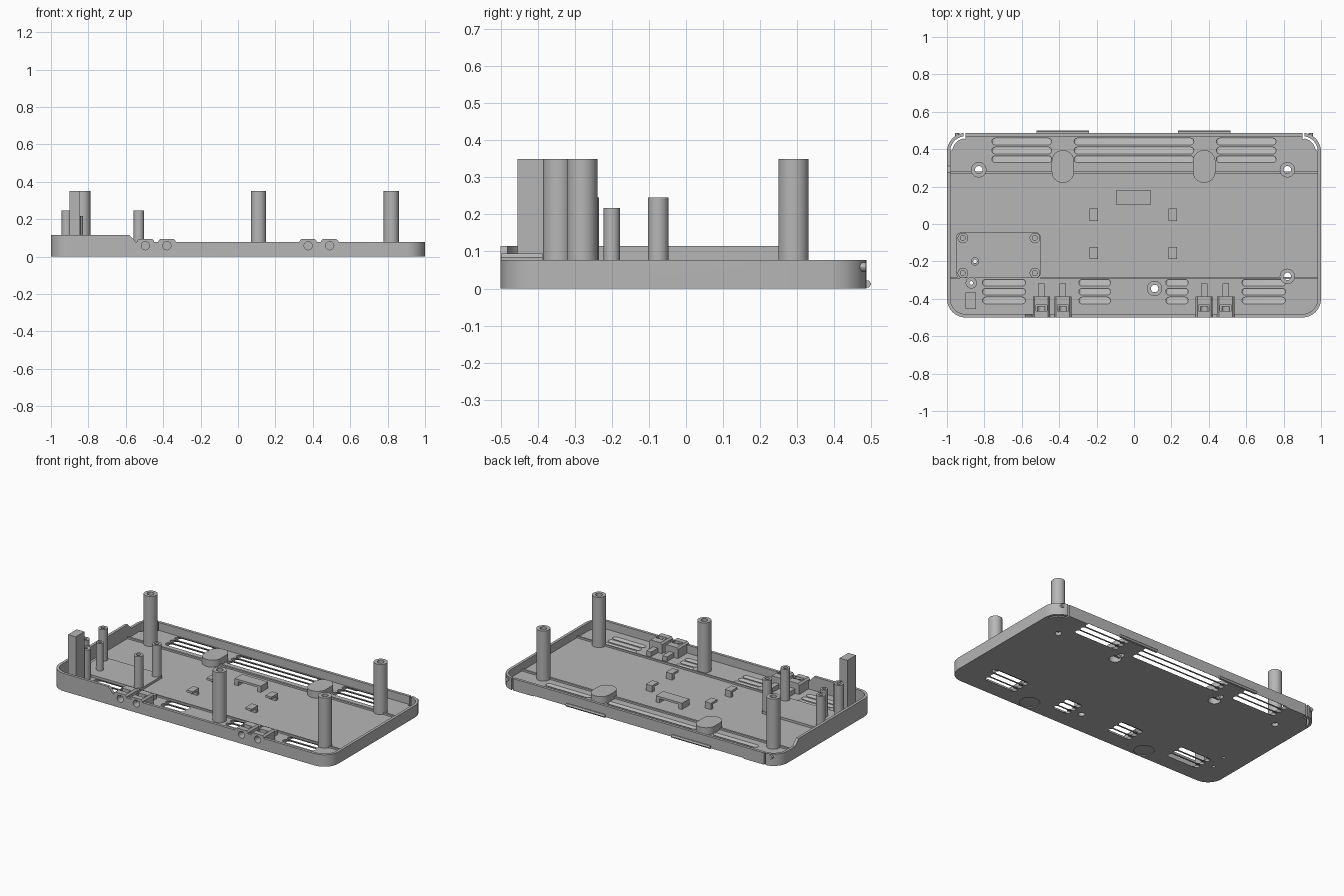
import bpy, bmesh, math

cube = bpy.data.objects.get("Cube")
if cube:
    bpy.data.objects.remove(cube, do_unlink=True)

GREY = (0.47, 0.47, 0.47, 1)
mat = bpy.data.materials.new("grey plastic")
mat.use_nodes = True
mat.diffuse_color = GREY
mat.node_tree.nodes["Principled BSDF"].inputs["Base Color"].default_value = GREY

FLOOR, RIM, TALL = 0.025, 0.077, 0.115
FRONT, BACK = -0.5, 0.487
UP = lambda u, v, w: (u, v, w)         # outline in xy, extruded along z
ALONG_Y = lambda u, v, w: (u, w, v)    # outline in xz, extruded along y
ALONG_X = lambda u, v, w: (w, u, v)    # outline in yz, extruded along x


def rect(x0, x1, y0, y1, r=0, n=8):
    """Rectangle outline with optional rounded corners."""
    if not r:
        return [(x0, y0), (x1, y0), (x1, y1), (x0, y1)]
    pts = []
    for i, (cx, cy) in enumerate(rect(x0 + r, x1 - r, y0 + r, y1 - r)):
        for k in range(n + 1):
            a = math.pi * (1 + i / 2 + k / n / 2)
            pts.append((cx + r * math.cos(a), cy + r * math.sin(a)))
    return pts


def circle(x, y, r, n=24):
    return [(x + r * math.cos(math.tau * k / n), y + r * math.sin(math.tau * k / n)) for k in range(n)]


def prism(bm, pts, lo, hi, place=UP, slant=0):
    a = [bm.verts.new(place(u, v, lo)) for u, v in pts]
    b = [bm.verts.new(place(u, v + slant, hi)) for u, v in pts]
    bm.faces.new(a)
    bm.faces.new(b)
    for i in range(len(a)):
        j = (i + 1) % len(a)
        bm.faces.new((a[i], a[j], b[j], b[i]))


def tube(bm, x, y, r, hole, z0, z1, n=32):
    rings = [[bm.verts.new((u, v, z)) for u, v in circle(x, y, q, n)]
             for q, z in ((r, z0), (r, z1), (hole, z1), (hole, z0))]
    for a, b in zip(rings, rings[1:] + rings[:1]):
        for i in range(n):
            j = (i + 1) % n
            bm.faces.new((a[i], a[j], b[j], b[i]))


def finish(name, bm):
    bmesh.ops.recalc_face_normals(bm, faces=bm.faces)
    me = bpy.data.meshes.new(name)
    bm.to_mesh(me)
    bm.free()
    me.materials.append(mat)
    ob = bpy.data.objects.new(name, me)
    bpy.context.collection.objects.link(ob)
    return ob


def solid(name, *args, **kw):
    bm = bmesh.new()
    prism(bm, *args, **kw)
    return finish(name, bm)


def group(name, jobs, maker=prism):
    bm = bmesh.new()
    for job in jobs:
        maker(bm, *job)
    return finish(name, bm)


def select(ob):
    bpy.ops.object.select_all(action="DESELECT")
    ob.select_set(True)
    bpy.context.view_layer.objects.active = ob


def cut(targets, cutter):
    for t in targets:
        select(t)
        m = t.modifiers.new("cut", "BOOLEAN")
        m.operation, m.solver, m.object = "DIFFERENCE", "EXACT", cutter
        bpy.ops.object.modifier_apply(modifier=m.name)
    bpy.data.objects.remove(cutter, do_unlink=True)


# Tray: rounded block, hollowed, with a taller rim round the front right corner
tray = solid("tray", rect(-1, 1, FRONT, BACK, 0.1), 0, TALL)
W = 0.018
cut([tray], solid("hollow", rect(-1 + W, 1 - W, FRONT + W, BACK - W, 0.1 - W), FLOOR, 0.3))
cut([tray], solid("rim_side", [(-0.585, 0.12), (-0.545, RIM), (1.1, RIM), (1.1, 0.2), (-0.585, 0.2)],
                  -1, 1, ALONG_Y))
cut([tray], solid("rim_back", [(0.27, 0.12), (0.31, RIM), (0.6, RIM), (0.6, 0.2), (0.27, 0.2)],
                  -1.2, 1.2, ALONG_X))

# Slanted vent slots in rows along both long sides
slots = []
back_spans = [(-0.76, -0.44), (-0.32, 0.32), (0.44, 0.76)]
front_spans = [(-0.81, -0.58), (-0.295, -0.125), (0.17, 0.29), (0.577, 0.81)]
for spans, rows in ((back_spans, (0.44, 0.392, 0.345)), (front_spans, (-0.315, -0.363, -0.41))):
    for x0, x1 in spans:
        for y in rows:
            # the slant puts each opening at its row on the upper surface
            slots.append((rect(x0, x1, y + 0.018, y + 0.054, 0.0179, 5), -FLOOR * 0.02, FLOOR * 1.02,
                          UP, -0.036))
cut([tray], group("slots", slots))

# Screw holes below the posts and bosses
posts = [(-0.83, 0.29), (0.82, 0.29), (0.82, -0.28), (0.11, -0.345)]
bosses = [(-0.85, -0.2, 0.022), (-0.87, -0.315, 0.03)]
cut([tray], group("holes", [(circle(x, y, 0.02), -1, 0.05) for x, y in posts]
                  + [(circle(x, y, 0.01), -1, 0.05) for x, y, r in bosses]))

# Sprung back corners: curved slits with a short gap through the wall
springs, gaps = [], []
for s in (-1, 1):
    arc = [math.radians(5 + 8 * k) for k in range(11)]
    pts = [(s * (0.9 + r * math.cos(a)), 0.387 + r * math.sin(a))
           for r, seq in ((0.083, arc), (0.071, arc[::-1])) for a in seq]
    springs.append((pts, -1, 1))
    gaps.append((rect(*sorted((s * 0.9, s * 0.911)), 0.455, 0.6), -1, 1))
cut([tray], group("springs", springs))
cut([tray], group("gaps", gaps))
group("corner_catches", [(circle(s * 0.945, 0.058, 0.012, 12), 0.462, 0.486, ALONG_Y) for s in (-1, 1)])

# Shallow round recesses under the front edge
cut([tray], group("recesses", [(circle(x, -0.435, 0.06, 32), -1, 0.005) for x in (-0.44, 0.43)]))

# Hanging mounts: raised pills with a keyhole underneath
mounts_x = (-0.38, 0.375)
mounts = group("hanging_mounts", [(rect(x - 0.06, x + 0.06, 0.22, 0.395, 0.0595), 0.01, 0.07)
                                  for x in mounts_x])
cut([tray, mounts], group("keyholes", [(circle(x, 0.275, 0.036), -1, 0.052) for x in mounts_x]))
cut([tray, mounts], group("key_slots", [(rect(x - 0.017, x + 0.017, 0.27, 0.35, 0.016), -1, 0.04)
                                        for x in mounts_x]))

# Front cable sockets with a round entry and a square window on top
sockets_x = (-0.495, -0.38, 0.375, 0.49)
blocks = []
for x in sockets_x:
    pts = [(x - 0.046, 0.02), (x + 0.046, 0.02), (x + 0.046, 0.083), (x + 0.036, 0.094),
           (x - 0.036, 0.094), (x - 0.046, 0.083)]
    blocks.append((pts, FRONT + 0.0005, -0.387, ALONG_Y))
sockets = group("cable_sockets", blocks)
cut([tray, sockets], group("entries", [(circle(x, 0.058, 0.022), -0.6, -0.44, ALONG_Y) for x in sockets_x]))
cut([sockets], group("windows", [(rect(x - 0.03, x + 0.03, -0.465, -0.432), 0.05, 0.2) for x in sockets_x]))
group("cable_rests", [(rect(x - 0.017, x + 0.017, -0.39, -0.317), 0.02, 0.055) for x in sockets_x])

# Ribs along the floor
group("floor_ribs", [(rect(-0.982, 0.982, 0.268, 0.281), 0.02, 0.036),
                     (rect(-0.5, 0.982, -0.293, -0.283), 0.02, 0.036),
                     (rect(-0.982, -0.93, -0.293, -0.283), 0.02, 0.036)])

# Screw posts, bosses and the tall corner block
group("screw_posts", [(x, y, 0.041, 0.02, 0.02, 0.35) for x, y in posts], tube)
group("bosses", [(x, y, r, 0.01, 0.02, 0.217) for x, y, r in bosses], tube)
solid("tall_block", rect(-0.9, -0.845, -0.455, -0.367), 0.02, 0.35)

# Circuit board base with four standoffs
board = solid("board_base", rect(-0.95, -0.5, -0.29, -0.045, 0.025), 0.02, 0.04)
cut([board], solid("board_hole", circle(-0.85, -0.2, 0.01), -1, 1))
group("standoffs", [(x, y, 0.028, 0.013, 0.02, 0.245) for x in (-0.915, -0.53) for y in (-0.075, -0.262)], tube)

# Strap bridges on the floor
clips = []
for x in (-0.215, 0.207):
    for y in (0.05, -0.155):
        clips.append((rect(x - 0.022, x + 0.022, y - 0.033, y + 0.033), 0.052, 0.066))
        clips.append((rect(x - 0.022, x + 0.022, y + 0.011, y + 0.033), 0.02, 0.052))
group("small_clips", clips)
group("centre_bridge", [(rect(-0.097, 0.09, 0.105, 0.18), 0.052, 0.066),
                        (rect(-0.097, -0.072, 0.105, 0.18), 0.02, 0.052),
                        (rect(0.065, 0.09, 0.105, 0.18), 0.02, 0.052)])

# Back tabs low on the outer wall
group("back_tabs", [([(0.48, 0.003), (0.494, 0.003), (0.5, 0.012), (0.494, 0.021), (0.48, 0.021)],
                     x0, x0 + 0.28, ALONG_X) for x0 in (-0.52, 0.235)])

for ob in list(bpy.context.scene.objects):
    if ob.type == "MESH" and mat.name in ob.data.materials:
        select(ob)
        bpy.ops.object.shade_smooth_by_angle(angle=math.radians(30))
